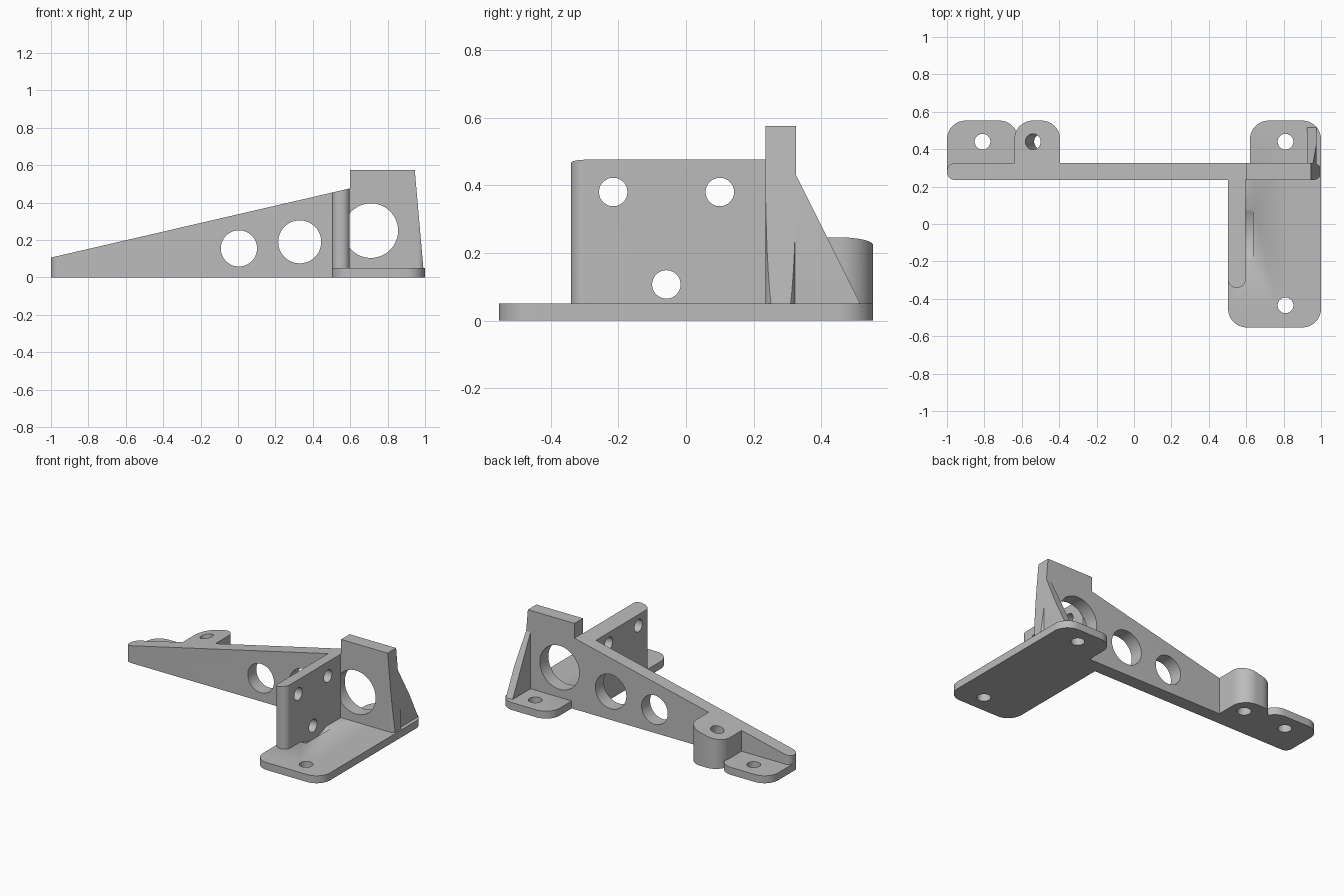
import bpy, bmesh
from math import atan, cos, sin, pi, radians
from mathutils import Vector, Matrix

if "Cube" in bpy.data.objects:
    bpy.data.objects.remove(bpy.data.objects["Cube"], do_unlink=True)

grey = bpy.data.materials.new("bracket grey")
grey.use_nodes = True
grey.diffuse_color = (0.5, 0.5, 0.5, 1)
grey.node_tree.nodes["Principled BSDF"].inputs["Base Color"].default_value = (0.5, 0.5, 0.5, 1)

SLOPE = 0.2313


def ramp(x):
    """Height of the sloping top at x."""
    return 0.106 + SLOPE * (x + 1)


def rounded(corners, steps=10):
    """Outline from (x, y, radius) corners, filleting where radius > 0."""
    pts = []
    for i, (x, y, r) in enumerate(corners):
        p = Vector((x, y))
        if r == 0:
            pts.append(p)
            continue
        a = (Vector(corners[i - 1][:2]) - p).normalized()
        b = (Vector(corners[(i + 1) % len(corners)][:2]) - p).normalized()
        for k in range(steps + 1):
            t = k / steps * pi / 2
            pts.append(p + a * r * (1 - sin(t)) + b * r * (1 - cos(t)))
    return pts


def prism(name, outline, low, high, axis="z"):
    """Extrude an outline along an axis; high may be a function of x."""
    place = {"x": lambda u, v, w: (w, u, v),
             "y": lambda u, v, w: (u, w, v),
             "z": lambda u, v, w: (u, v, w)}[axis]
    top = high if callable(high) else lambda u: high
    bm = bmesh.new()
    a = [bm.verts.new(place(u, v, low)) for u, v in outline]
    b = [bm.verts.new(place(u, v, top(u))) for u, v in outline]
    bm.faces.new(a)
    bm.faces.new(b)
    for i in range(len(a)):
        j = (i + 1) % len(a)
        bm.faces.new((a[i], a[j], b[j], b[i]))
    bmesh.ops.recalc_face_normals(bm, faces=bm.faces)
    mesh = bpy.data.meshes.new(name)
    bm.to_mesh(mesh)
    bm.free()
    mesh.materials.append(grey)
    obj = bpy.data.objects.new(name, mesh)
    bpy.context.collection.objects.link(obj)
    return obj


def circle(u, v, r, n=48):
    return [(u + r * cos(2 * pi * k / n), v + r * sin(2 * pi * k / n)) for k in range(n)]


def combine(obj, tool, operation="DIFFERENCE"):
    """Apply a boolean and discard the tool."""
    tool.hide_render = True
    mod = obj.modifiers.new("cut", "BOOLEAN")
    mod.operation, mod.solver, mod.object = operation, "EXACT", tool
    bpy.ops.object.select_all(action="DESELECT")
    bpy.context.view_layer.objects.active = obj
    obj.select_set(True)
    bpy.ops.object.modifier_apply(modifier=mod.name)
    bpy.data.objects.remove(tool, do_unlink=True)


def drill(obj, axis, holes):
    for u, v, r in holes:
        combine(obj, prism("drill", circle(u, v, r), -2, 2, axis))


def envelope():
    """Side silhouette with the sloping top, raised tab and leaning end."""
    outline = [(-1.1, -0.1), (-1.1, ramp(-1.1)), (0.6, ramp(0.6)), (0.6, 0.575),
               (0.945, 0.575), (1.004, -0.1)]
    return prism("envelope", outline, 0.1, 0.7, "y")


# Long upright wall with rounded ends and lightening holes
wall = prism("main_wall", rounded([(-1, 0.235, 0.042), (1, 0.235, 0.042),
                                   (1, 0.325, 0.042), (-1, 0.325, 0.042)]), 0, 0.7)
combine(wall, envelope(), "INTERSECT")
drill(wall, "y", [(0.005, 0.155, 0.097), (0.33, 0.19, 0.115), (0.71, 0.25, 0.146)])

# Cross plate with three mounting holes
plate = prism("mounting_plate", rounded([(0.503, -0.34, 0.042), (0.597, -0.34, 0.042),
                                         (0.597, 0.237, 0), (0.503, 0.237, 0)]), 0, ramp)
drill(plate, "x", [(-0.215, 0.38, 0.042), (0.1, 0.38, 0.042), (-0.058, 0.107, 0.042)])

# Base flange with shallow round relief beside the plate
base = prism("base_flange", rounded([(0.503, -0.553, 0.1), (1, -0.553, 0.1), (1, 0.553, 0.1),
                                     (0.62, 0.553, 0.1), (0.62, 0.28, 0), (0.503, 0.28, 0)]), 0, 0.05)
drill(base, "z", [(0.81, -0.435, 0.042), (0.81, 0.44, 0.042)])
combine(base, prism("relief", circle(-0.055, 0.289, 0.274, 96), 0.59, 0.637, "x"))

# Thin foot at the narrow end
foot = prism("end_foot", rounded([(-1, 0.28, 0), (-0.62, 0.28, 0),
                                  (-0.62, 0.553, 0.1), (-1, 0.553, 0.1)]), 0, 0.05)
drill(foot, "z", [(-0.81, 0.44, 0.042)])

# Tall boss with its hole square to the sloping top
boss = prism("sloped_boss", rounded([(-0.64, 0.28, 0), (-0.395, 0.28, 0),
                                     (-0.395, 0.553, 0.1), (-0.64, 0.553, 0.1)]), 0, ramp)
bore = prism("bore", circle(0, 0, 0.042), -1, 1)
bore.matrix_world = (Matrix.Translation((-0.54, 0.44, ramp(-0.54)))
                     @ Matrix.Rotation(-atan(SLOPE), 4, "Y"))
bpy.context.view_layer.update()
combine(boss, bore)

# Triangular rib behind the tall end
rib = prism("rear_rib", [(0.32, 0.04), (0.52, 0.04), (0.325, 0.43), (0.32, 0.43)],
            0.925, 0.975, "x")
combine(rib, envelope(), "INTERSECT")

# Smooth the curved walls, keep the edges crisp
bpy.ops.object.select_all(action="DESELECT")
for part in (wall, plate, base, foot, boss, rib):
    part.select_set(True)
bpy.context.view_layer.objects.active = wall
bpy.ops.object.shade_smooth_by_angle(angle=radians(30))
